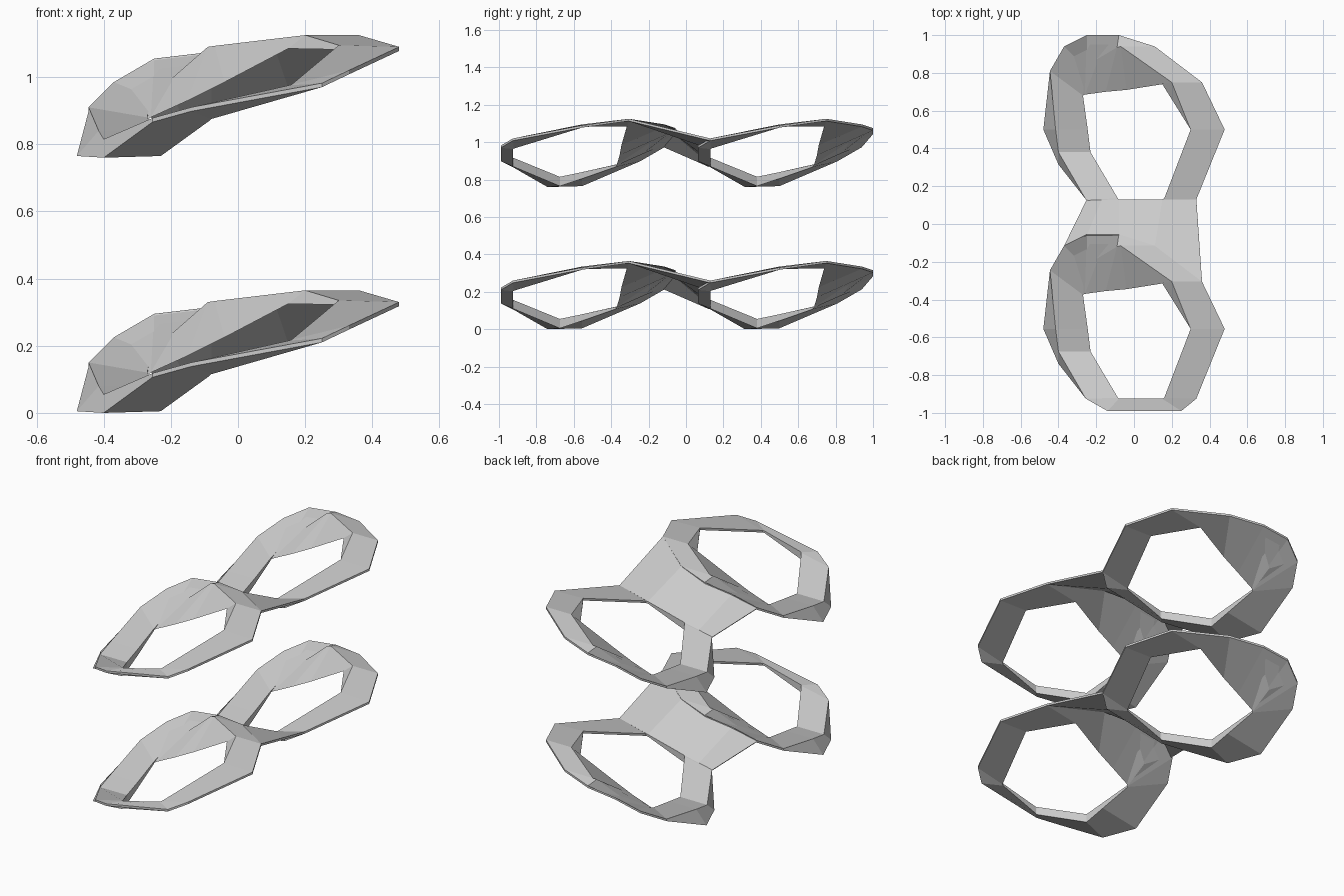
import bpy, bmesh
from mathutils import Vector

if "Cube" in bpy.data.objects:
    bpy.data.objects.remove(bpy.data.objects["Cube"])

PITCH, LEVEL, SHEET = 1.055, 0.76, 0.012

# Faceted ring: four matching edge loops
outer = [(.48,.50,.33), (.36,.75,.365), (.11,.94,.335), (-.08,1.0,.315), (-.25,1.0,.295),
         (-.37,.94,.225), (-.445,.81,.15), (-.415,.50,.08), (-.40,.38,.055),
         (-.255,.13,.118), (-.14,.065,.15), (.25,.065,.222), (.33,.13,.26)]
inner = [(.30,.50,.335), (.20,.75,.365), (-.07,.94,.333), (-.09,.935,.33), (-.25,.84,.19),
         (-.26,.83,.18), (-.27,.68,.12), (-.245,.50,.08), (-.23,.38,.055),
         (-.085,.135,.155), (-.08,.13,.157), (.15,.13,.215), (.16,.135,.218)]
lip = [(.30,.50,.322), (.15,.74,.325), (-.04,.71,.225), (-.15,.70,.17), (-.26,.685,.12),
       (-.27,.68,.113), (-.27,.68,.108), (-.245,.50,.045), (-.23,.38,.005),
       (-.085,.13,.11), (-.08,.13,.115), (.15,.13,.203), (.16,.135,.206)]
foot = {7: (-.48,.50,.005), 8: (-.40,.315,0)}


def make_object(name, bm):
    bmesh.ops.recalc_face_normals(bm, faces=bm.faces[:])
    mesh = bpy.data.meshes.new(name)
    bm.to_mesh(mesh)
    bm.free()
    ob = bpy.data.objects.new(name, mesh)
    bpy.context.collection.objects.link(ob)
    return ob


def loft(name, rows, offset, closed):
    bm = bmesh.new()
    loops = [[bm.verts.new(Vector(p) + offset) for p in row] for row in rows]
    n, k = len(loops[0]), len(loops)
    for r in range(k if closed else k - 1):
        a, b = loops[r], loops[(r + 1) % k]
        for i in range(n if closed else n - 1):
            j = (i + 1) % n
            bm.faces.new((a[i], a[j], b[j], b[i]))
    return make_object(name, bm)


under = [foot.get(i, (x, y, z - SHEET)) for i, (x, y, z) in enumerate(outer)]

# Bridge sheet joining the two rings
near = [(x, .13, .1775 + .25 * x) for x in (-.25, -.17, -.08, .15, .33)]
far = [(-.37,-.115,.222), (-.25,-.06,.293), (-.08,-.06,.313), (.11,-.115,.333), (.36,-.305,.365)]

for level, label in enumerate(("lower", "upper")):
    up = Vector((0, 0, level * LEVEL))
    for row, side in enumerate(("back", "front")):
        loft(f"{label}_{side}_ring", [outer, inner, lip, under],
             up - Vector((0, row * PITCH, 0)), True)
    bridge = loft(f"{label}_bridge", [near, far], up, False)
    # Thicken downwards whichever way the sheet faces
    solid = bridge.modifiers.new("thickness", 'SOLIDIFY')
    solid.thickness = SHEET
    solid.offset = -1 if bridge.data.polygons[0].normal.z > 0 else 1
